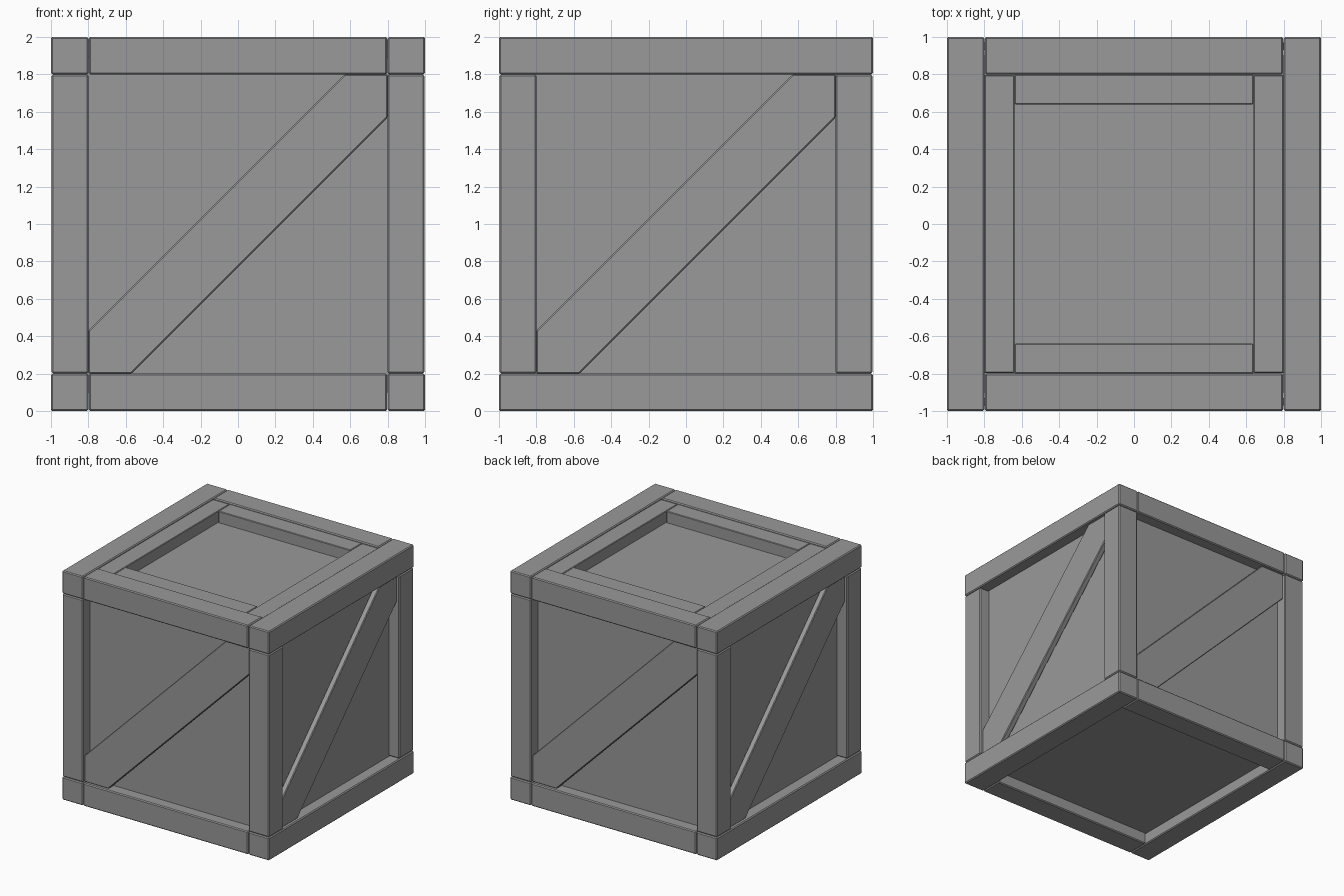
import bpy, bmesh, math
from mathutils import Matrix

if "Cube" in bpy.data.objects:
    bpy.data.objects.remove(bpy.data.objects["Cube"])

# Dark grey finish shared by every part
grey = bpy.data.materials.new("dark_grey")
grey.diffuse_color = (0.32, 0.32, 0.32, 1)
grey.use_nodes = True
grey.node_tree.nodes["Principled BSDF"].inputs["Base Color"].default_value = grey.diffuse_color


def finish(name, bm, bevel):
    bmesh.ops.recalc_face_normals(bm, faces=bm.faces)
    mesh = bpy.data.meshes.new(name)
    bm.to_mesh(mesh)
    bm.free()
    mesh.materials.append(grey)
    ob = bpy.data.objects.new(name, mesh)
    bpy.context.collection.objects.link(ob)
    if bevel:
        mod = ob.modifiers.new("soft_edges", 'BEVEL')
        mod.width = bevel
        mod.segments = 1
    return ob


def box(name, lo, hi, bevel=0.008):
    bm = bmesh.new()
    size = [b - a for a, b in zip(lo, hi)]
    mid = [(a + b) / 2 for a, b in zip(lo, hi)]
    bmesh.ops.create_cube(bm, size=1, matrix=Matrix.Translation(mid) @ Matrix.Diagonal((*size, 1)))
    return finish(name, bm, bevel)


# Recessed panels of the crate body
box("crate_panels", (-0.9, -0.9, 0.1), (0.9, 0.9, 1.89), 0)

# Top and bottom frame beams: full-length side beams, cross beams between them
for level, z in (("bottom", 0.0), ("top", 1.8)):
    for s, side, end in ((-1, "left", "front"), (1, "right", "back")):
        a, b = sorted((s * 0.8, s))
        box(f"{level}_{side}_beam", (a, -1, z), (b, 1, z + 0.2))
        box(f"{level}_{end}_beam", (-0.797, a, z), (0.797, b, z + 0.2))

# Corner posts
for sx, side in ((-1, "left"), (1, "right")):
    for sy, end in ((-1, "front"), (1, "back")):
        x0, x1 = sorted((sx * 0.8, sx * 0.998))
        y0, y1 = sorted((sy * 0.8, sy * 0.998))
        box(f"{end}_{side}_post", (x0, y0, 0.202), (x1, y1, 1.798))

# Inner trim frame on the lid
for s, side, end in ((-1, "left", "front"), (1, "right", "back")):
    a, b = sorted((s * 0.64, s * 0.8))
    box(f"lid_{side}_trim", (a, -0.797, 1.85), (b, 0.797, 1.99), 0.005)
    box(f"lid_{end}_trim", (-0.638, a, 1.85), (0.638, b, 1.99), 0.005)

# Diagonal brace plank on each wall, fitted to the frame opening
outline = [(-0.8, 0.2), (-0.57, 0.2), (0.8, 1.57), (0.8, 1.8), (0.57, 1.8), (-0.8, 0.43)]
for i, wall in enumerate(("front", "right", "back", "left")):
    bm = bmesh.new()
    face = bm.faces.new([bm.verts.new((x, -0.975, z)) for x, z in outline])
    ext = bmesh.ops.extrude_face_region(bm, geom=[face])
    verts = [v for v in ext["geom"] if isinstance(v, bmesh.types.BMVert)]
    bmesh.ops.translate(bm, verts=verts, vec=(0, 0.05, 0))
    bmesh.ops.rotate(bm, verts=bm.verts, cent=(0, 0, 0), matrix=Matrix.Rotation(i * math.pi / 2, 3, 'Z'))
    finish(f"{wall}_brace", bm, 0.006)
